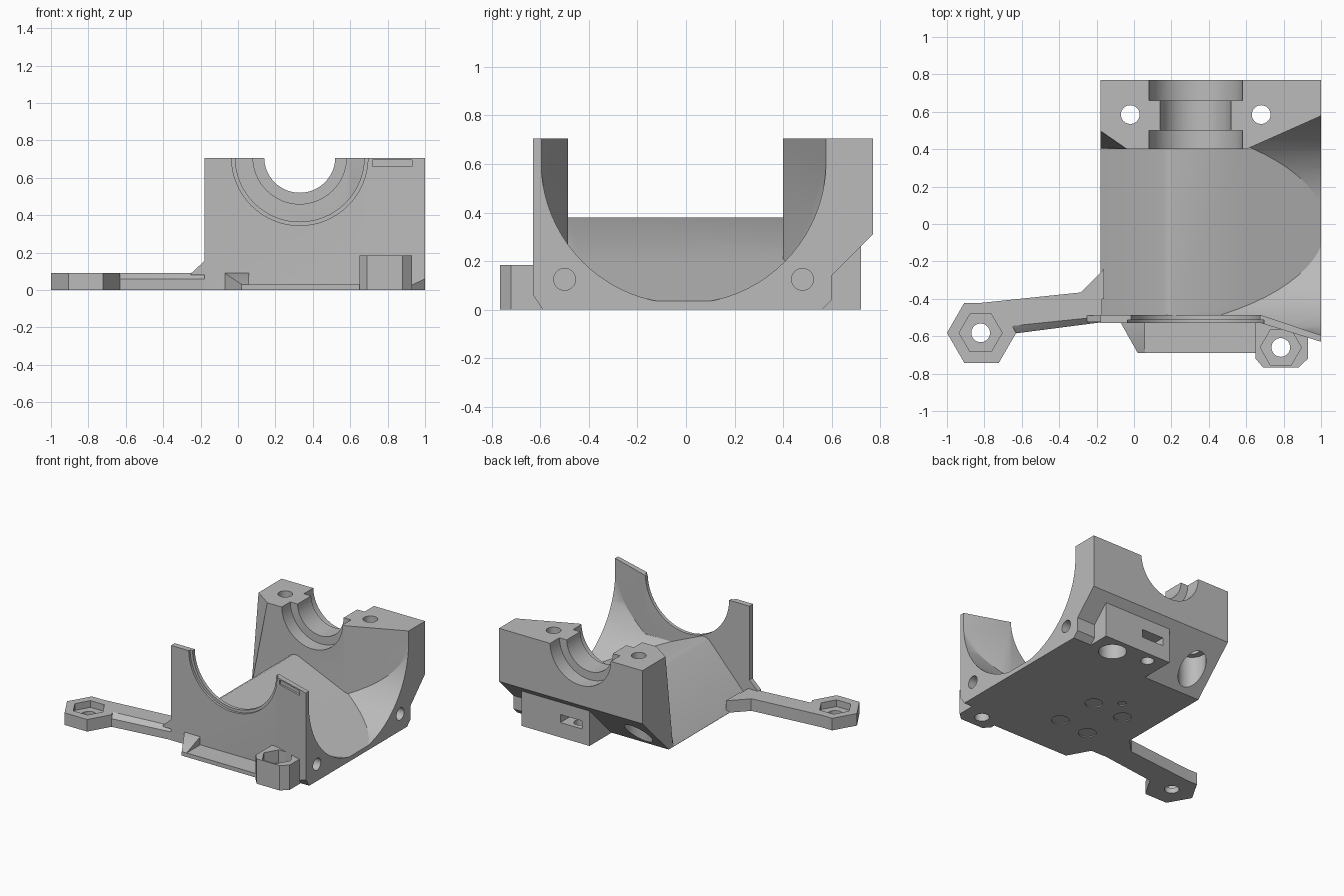
import bpy, bmesh, math
from mathutils import Vector

cube = bpy.data.objects.get("Cube")
if cube:
    bpy.data.objects.remove(cube, do_unlink=True)

grey = bpy.data.materials.new("light grey plastic")
grey.use_nodes = True
COLOUR = (0.5, 0.5, 0.5, 1)
grey.diffuse_color = COLOUR
grey.node_tree.nodes["Principled BSDF"].inputs["Base Color"].default_value = COLOUR


def finish(name, bm):
    bmesh.ops.recalc_face_normals(bm, faces=bm.faces[:])
    mesh = bpy.data.meshes.new(name)
    bm.to_mesh(mesh)
    bm.free()
    mesh.materials.append(grey)
    obj = bpy.data.objects.new(name, mesh)
    bpy.context.collection.objects.link(obj)
    return obj


def prism(name, points, axis, lo, hi):
    """Extrude a 2D outline along x (y,z), y (x,z) or z (x,y)."""
    place = {"x": lambda a, b, t: (t, a, b),
             "y": lambda a, b, t: (a, t, b),
             "z": lambda a, b, t: (a, b, t)}[axis]
    bm = bmesh.new()
    face = bm.faces.new([bm.verts.new(place(a, b, lo)) for a, b in points])
    made = bmesh.ops.extrude_face_region(bm, geom=[face])["geom"]
    shift = Vector(place(0, 0, hi - lo))
    bmesh.ops.translate(bm, vec=shift, verts=[v for v in made if isinstance(v, bmesh.types.BMVert)])
    return finish(name, bm)


def hull(name, points):
    bm = bmesh.new()
    for p in points:
        bm.verts.new(p)
    bmesh.ops.convex_hull(bm, input=bm.verts[:])
    bmesh.ops.dissolve_limit(bm, angle_limit=0.01, verts=bm.verts[:], edges=bm.edges[:])
    return finish(name, bm)


def ring(a, b, r, sides=64):
    return [(a + r * math.cos(math.tau * i / sides), b + r * math.sin(math.tau * i / sides))
            for i in range(sides)]


def rod(axis, a, b, r, lo, hi, sides=64):
    return prism("cutter", ring(a, b, r, sides), axis, lo, hi)


def combine(target, other, operation):
    mod = target.modifiers.new("combine", "BOOLEAN")
    mod.operation, mod.object, mod.solver = operation, other, "EXACT"
    bpy.context.view_layer.objects.active = target
    bpy.ops.object.modifier_apply(modifier=mod.name)
    bpy.data.objects.remove(other, do_unlink=True)


def cut(target, *cutters):
    for c in cutters:
        combine(target, c, "DIFFERENCE")


# Cradle body: side outline with a sloped back, then joined lower blocks
body = prism("cradle_body", [(-0.59, 0), (0.46, 0), (0.77, 0.31), (0.77, 0.705),
                             (-0.63, 0.705), (-0.63, 0.06)], "x", -0.18, 1)
corner = prism("corner", [(0.3, 0), (0.56, 0), (0.6, 0.04), (0.6, 0.2), (0.3, 0.2)], "x", 0.8, 1)
combine(body, corner, "UNION")
box = prism("rear_box", [(0.29, 0.3), (0.29, 0.72), (0.85, 0.72), (0.85, 0.3)], "z", 0, 0.28)
combine(body, box, "UNION")

# Front face steps back on the low-x side and angles out to the corner
cut(body, prism("cutter", [(-0.4, -0.53), (0.68, -0.53), (1.1, -0.661), (1.1, -0.9), (-0.4, -0.9)],
                "z", -0.1, 1))

# Flared interior: plan outline, round trough and sloping floor intersected
CY, CZ, R = -0.01, 0.612, 0.587
trough = [(CY + R * math.cos(t), CZ + R * math.sin(t))
          for t in [math.pi * (1 + i / 40) for i in range(41)]]
trough += [(CY + R, 1.1), (CY - R, 1.1)]
void = prism("void", [(0.18, -0.487), (0.68, -0.487), (1, -0.595), (1.1, -0.63),
                      (1.1, 0.62), (1, 0.578), (0.6, 0.4), (0.18, 0.4)], "z", -0.2, 1)
combine(void, prism("trough", trough, "x", 0.1, 1.2), "INTERSECT")
combine(void, prism("slope", [(0.1, 0.38), (0.21, 0.38), (1, 0.035), (1.15, -0.03), (1.15, 1.2),
                              (0.1, 1.2)], "y", -0.8, 0.8), "INTERSECT")
ramp = prism("ramp", [(-0.3, -0.125), (-0.18, 0.002), (0.15, 0.365), (0.18, 0.38), (0.21, 0.38),
                      (0.21, 1), (-0.3, 1)], "y", -0.487, 0.4)
cut(body, void, ramp)

# Sloped relief on the rear post beside the ramp
cut(body, hull("cutter", [(-0.02, 0.4, 0.8), (-0.02, 0.38, 0.8), (-0.34, 0.62, 0.8),
                          (-0.34, 0.38, 0.8), (-0.18, 0.41, 0.0), (-0.3, 0.45, 0.0),
                          (-0.3, 0.38, 0.0), (-0.18, 0.38, 0.0)]))

# Stepped round seat in the back wall, and round opening in the front wall
BX, BZ = 0.33, 0.71
for radius, lo, hi in [(0.19, 0.3, 0.9), (0.25, 0.3, 0.5), (0.25, 0.66, 0.9),
                       (0.345, -0.75, -0.3), (0.365, -0.75, -0.513)]:
    cut(body, rod("y", BX, BZ, radius, lo, hi))

# Vertical screw holes with counterbores
for x in (-0.02, 0.68):
    cut(body, rod("z", x, 0.585, 0.05, -0.1, 0.9), rod("z", x, 0.585, 0.095, -0.1, 0.27))

# Side screw bosses and their holes
for y in (-0.5, 0.48):
    combine(body, rod("x", y, 0.125, 0.085, 0.86, 1), "UNION")
    cut(body, rod("x", y, 0.125, 0.045, 0.8, 1.1, 32))

# Slot in the rear box, small hole below, groove near the front corner
cut(body, prism("cutter", [(0.35, 0.11), (0.53, 0.11), (0.53, 0.17), (0.35, 0.17)], "y", 0.6, 0.8))
cut(body, rod("z", 0.42, 0.64, 0.045, -0.1, 0.14, 32))
cut(body, prism("cutter", [(0.72, -0.53), (0.72, -0.555), (0.93, -0.62), (0.93, -0.59)],
                "z", 0.66, 0.695))

# Shallow round pockets under the floor
for x, y, r in [(0.33, -0.03, 0.06), (0.356, -0.35, 0.06), (0.105, -0.365, 0.06),
                (0.06, -0.05, 0.06), (0.18, 0.09, 0.03)]:
    cut(body, rod("z", x, y, r, -0.1, 0.008, 32))

# Front ledge with its end wedge
ledge = prism("front_ledge", [(-0.07, -0.5), (-0.07, -0.53), (0.02, -0.69), (0.68, -0.69),
                              (0.68, -0.5)], "z", 0, 0.03)
wedge = hull("ledge_wedge", [(-0.07, -0.51, 0), (-0.07, -0.53, 0), (0.02, -0.69, 0),
                             (0.06, -0.69, 0), (0.06, -0.51, 0), (-0.07, -0.51, 0.09),
                             (-0.07, -0.53, 0.09), (0.06, -0.53, 0.09), (0.06, -0.51, 0.09),
                             (0.02, -0.69, 0.03), (0.06, -0.69, 0.03)])

# Front nut boss
boss = prism("front_nut_boss", [(0.65, -0.5), (0.65, -0.72), (0.69, -0.767), (0.88, -0.767),
                                (0.93, -0.72), (0.93, -0.59)], "z", 0, 0.185)
cut(boss, rod("z", 0.785, -0.66, 0.11, 0.09, 0.3, 6), rod("z", 0.785, -0.66, 0.05, -0.1, 0.3, 32))

# Mounting arm with bevelled front edge, hexagonal pad and fillet at the body
arm = hull("mounting_arm", [(-0.85, -0.425, z) for z in (0, 0.09)]
           + [(-0.17, -0.354, z) for z in (0, 0.09)]
           + [(-0.75, -0.6, z) for z in (0, 0.06)]
           + [(-0.17, -0.525, z) for z in (0, 0.06)]
           + [(-0.75, -0.555, 0.09), (-0.17, -0.495, 0.09)])
combine(arm, prism("pad", ring(-0.815, -0.582, 0.185, 6), "z", 0, 0.09), "UNION")
combine(arm, prism("gusset", [(-0.29, -0.4), (-0.16, -0.4), (-0.16, -0.24), (-0.28, -0.362)],
                   "z", 0, 0.09), "UNION")
cut(arm, rod("z", -0.82, -0.582, 0.115, 0.04, 0.3, 6), rod("z", -0.82, -0.582, 0.05, -0.1, 0.3, 32))
fillet = prism("arm_fillet", [(-0.25, 0.08), (-0.25, 0.09), (-0.18, 0.155), (-0.15, 0.155),
                              (-0.15, 0.08)], "y", -0.525, -0.488)

# Smooth the round surfaces and keep the edges sharp
bpy.ops.object.select_all(action="DESELECT")
for obj in (body, ledge, wedge, boss, arm, fillet):
    obj.select_set(True)
bpy.context.view_layer.objects.active = body
bpy.ops.object.shade_smooth_by_angle(angle=math.radians(25))
